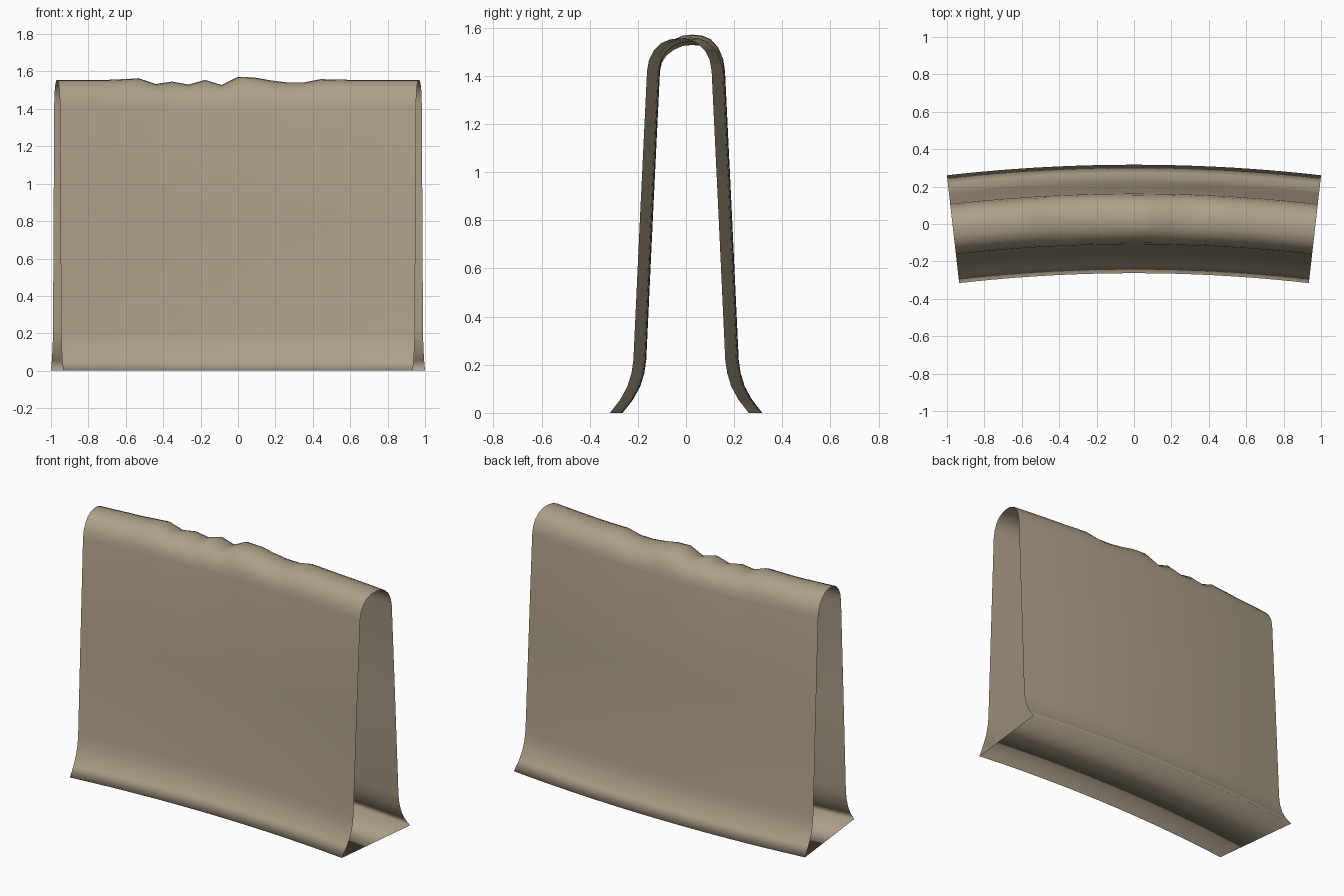
import bpy, bmesh, math

if "Cube" in bpy.data.objects:
    bpy.data.objects.remove(bpy.data.objects["Cube"])

# Wall cross-section: half width and height, from the flared foot to the crest
HALF = [(0.29, 0.0), (0.247, 0.055), (0.217, 0.11), (0.2, 0.165), (0.192, 0.22),
        (0.164, 0.82), (0.135, 1.42), (0.127, 1.465), (0.107, 1.505),
        (0.077, 1.535), (0.04, 1.551)]
PROFILE = HALF + [(0.0, 1.555)] + [(-w, z) for w, z in reversed(HALF)]

# Worn dents along the crest, one height offset per segment from x = -0.62
DENTS = [0.004, 0.008, -0.022, -0.009, -0.025, 0.0, -0.027, 0.016, 0.013,
         -0.003, -0.014, -0.014, 0.004, 0.002]
SEGMENTS = 22
HALF_ANGLE = 0.113
RADIUS = 8.58          # bend radius at the wall's centreline
MID_Y = 0.027          # centreline offset that centres the bent wall


def dent(i, z):
    k = i - 4
    d = DENTS[k] if 0 <= k < len(DENTS) else 0.0
    return d * max(0.0, min(1.0, (z - 1.42) / 0.115))


# Bent wall: closed profile swept along the arc, ends left open
bm = bmesh.new()
rings = []
for i in range(SEGMENTS + 1):
    a = HALF_ANGLE * (2 * i / SEGMENTS - 1)
    ring = []
    for w, z in PROFILE:
        r = RADIUS + w
        ring.append(bm.verts.new((r * math.sin(a),
                                  r * math.cos(a) - RADIUS + MID_Y,
                                  z + dent(i, z))))
    rings.append(ring)

n = len(PROFILE)
for r0, r1 in zip(rings, rings[1:]):
    for j in range(n):
        k = (j + 1) % n
        bm.faces.new((r0[j], r0[k], r1[k], r1[j])).smooth = True

mesh = bpy.data.meshes.new("curved_wall")
bm.to_mesh(mesh)
bm.free()
wall = bpy.data.objects.new("curved_wall", mesh)
bpy.context.collection.objects.link(wall)

# Sandy clay colour
mat = bpy.data.materials.new("sandy_clay")
mat.diffuse_color = (0.42, 0.35, 0.25, 1)
mat.use_nodes = True
mat.node_tree.nodes["Principled BSDF"].inputs["Base Color"].default_value = mat.diffuse_color
mesh.materials.append(mat)
